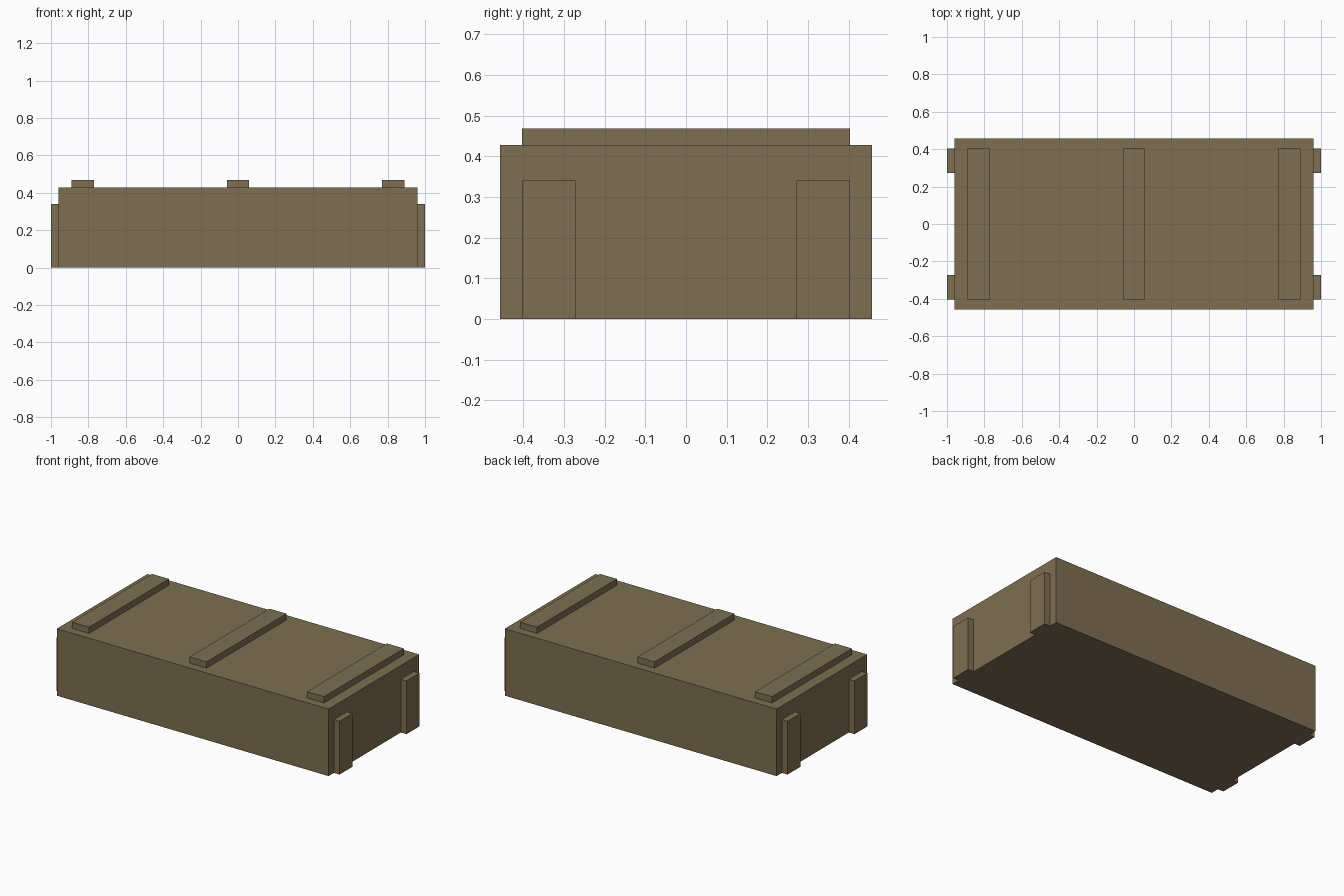
import bpy

if "Cube" in bpy.data.objects:
    bpy.data.objects.remove(bpy.data.objects["Cube"])

wood = bpy.data.materials.new("brown_wood")
wood.diffuse_color = (0.205, 0.156, 0.084, 1.0)
wood.use_nodes = True
wood.node_tree.nodes["Principled BSDF"].inputs["Base Color"].default_value = wood.diffuse_color


def box(name, x, y, z):
    """Box spanning the given (min, max) ranges."""
    spans = (x, y, z)
    bpy.ops.mesh.primitive_cube_add(size=1)
    ob = bpy.context.object
    ob.name = name
    centre = [(a + b) / 2 for a, b in spans]
    size = [b - a for a, b in spans]
    for v in ob.data.vertices:
        v.co = [c + s * k for c, s, k in zip(centre, size, v.co)]
    ob.data.materials.append(wood)
    return ob


# Crate body
box("crate_body", (-0.96, 0.96), (-0.457, 0.457), (0, 0.428))

# Lid battens
for label, cx in (("left", -0.83), ("middle", 0), ("right", 0.83)):
    box(f"lid_batten_{label}", (cx - 0.06, cx + 0.06), (-0.403, 0.403), (0.428, 0.468))

# Upright cleats on both ends
for end, sx in (("left", -1), ("right", 1)):
    for side, sy in (("front", -1), ("back", 1)):
        box(f"end_cleat_{end}_{side}",
            sorted((sx * 0.96, sx * 1.0)),
            sorted((sy * 0.272, sy * 0.403)),
            (0, 0.34))
